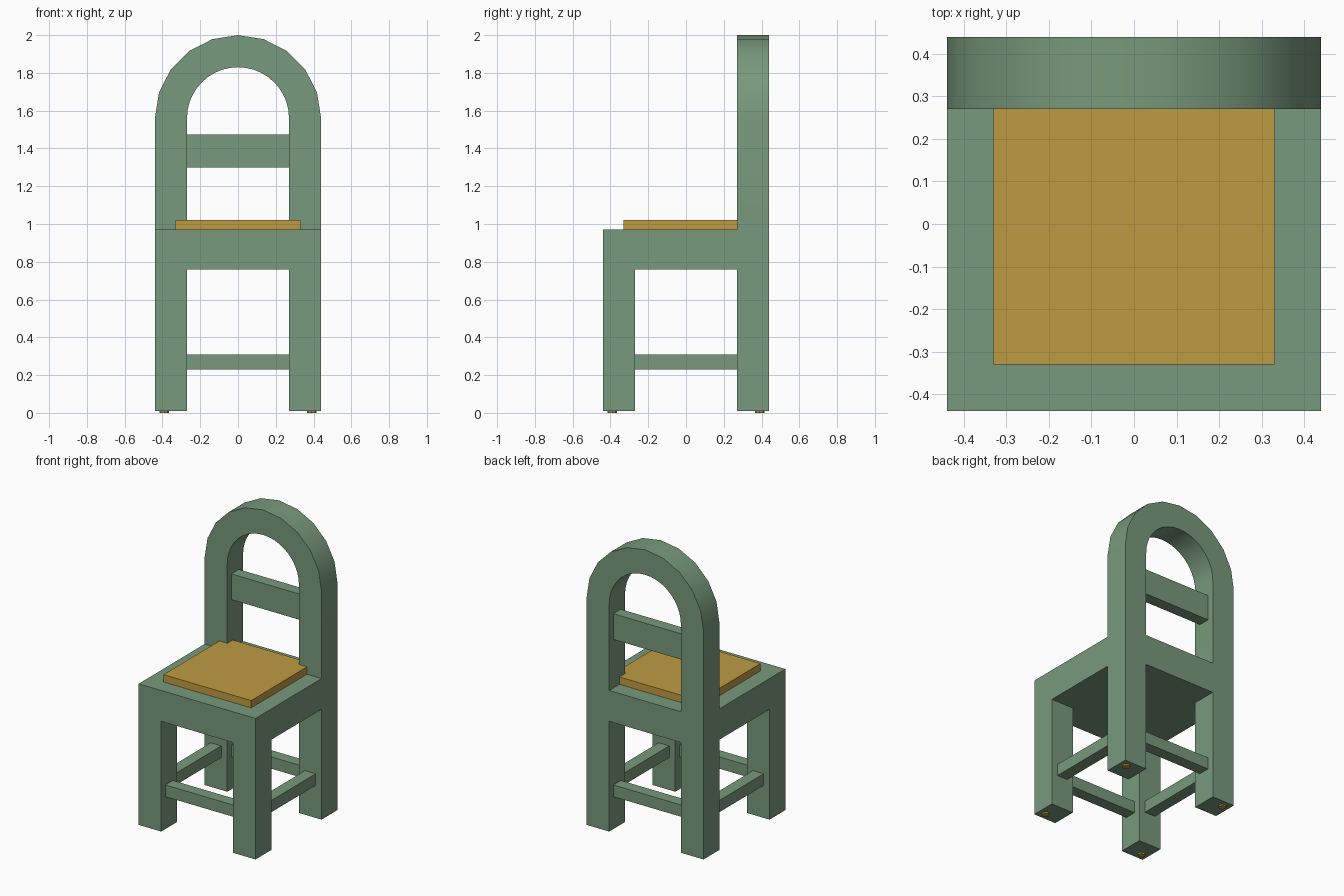
import bpy, bmesh, math

cube = bpy.data.objects.get("Cube")
if cube:
    bpy.data.objects.remove(cube, do_unlink=True)


def material(name, rgb):
    m = bpy.data.materials.new(name)
    m.use_nodes = True
    m.diffuse_color = (*rgb, 1)
    m.node_tree.nodes["Principled BSDF"].inputs["Base Color"].default_value = (*rgb, 1)
    return m


green = material("sage green paint", (0.19, 0.32, 0.20))
gold = material("golden cushion", (0.52, 0.33, 0.055))

HALF, INNER, FLOOR = 0.44, 0.27, 0.01
UNDER, SEAT, SPRING = 0.76, 0.97, 1.56
MID = (HALF + INNER) / 2


def add_object(name, bm, mat):
    bmesh.ops.recalc_face_normals(bm, faces=bm.faces)
    me = bpy.data.meshes.new(name)
    bm.to_mesh(me)
    bm.free()
    me.materials.append(mat)
    ob = bpy.data.objects.new(name, me)
    bpy.context.collection.objects.link(ob)
    return ob


def box(name, lo, hi, mat):
    bm = bmesh.new()
    bmesh.ops.create_cube(bm, size=1)
    for v in bm.verts:
        v.co = [a + (b - a) * (c + 0.5) for a, b, c in zip(lo, hi, v.co)]
    return add_object(name, bm, mat)


def arc(radius, steps):
    for i in range(steps + 1):
        a = math.pi * i / steps
        yield radius * math.cos(a), SPRING + radius * math.sin(a)


# Arched back with the rear legs in one profile
bm = bmesh.new()
outer = [(HALF, FLOOR), *arc(HALF, 10), (-HALF, FLOOR)]
inner = [(INNER, FLOOR), *arc(INNER, 20), (-INNER, FLOOR)]
profile = outer + inner[::-1]
face = bm.faces.new([bm.verts.new((x, INNER, z)) for x, z in profile])
ext = bmesh.ops.extrude_face_region(bm, geom=[face])
bmesh.ops.translate(bm, vec=(0, HALF - INNER, 0),
                    verts=[g for g in ext["geom"] if isinstance(g, bmesh.types.BMVert)])
frame = add_object("chair_frame", bm, green)

# Seat block and front legs, fused into the frame
parts = [box("seat", (-HALF, -HALF, UNDER), (HALF, HALF, SEAT), green)]
for x in (-HALF, INNER):
    parts.append(box("front_leg", (x, -HALF, FLOOR),
                     (x + HALF - INNER, -INNER, UNDER + 0.1), green))
bpy.context.view_layer.objects.active = frame
for part in parts:
    mod = frame.modifiers.new("union", "BOOLEAN")
    mod.operation, mod.solver, mod.object = "UNION", "EXACT", part
    bpy.ops.object.modifier_apply(modifier=mod.name)
    bpy.data.objects.remove(part, do_unlink=True)

bpy.ops.object.select_all(action="DESELECT")
frame.select_set(True)
bpy.ops.object.shade_smooth_by_angle(angle=math.radians(30))

# Back slat and the four rungs
T = 0.04
box("back_slat", (-INNER, MID - T, 1.30), (INNER, MID + T, 1.475), green)
for side, c in (("front", -MID), ("back", MID)):
    box(side + "_rung", (-INNER, c - T, 0.23), (INNER, c + T, 0.31), green)
for side, c in (("right", -MID), ("left", MID)):
    box(side + "_rung", (c - T, -INNER, 0.23), (c + T, INNER, 0.31), green)

# Cushion, running slightly between the back posts
box("cushion", (-0.33, -0.33, SEAT), (0.33, 0.33, 1.02), gold)

# Small glides under the legs
for x in (-0.39, 0.39):
    for y in (-0.39, 0.39):
        bm = bmesh.new()
        bmesh.ops.create_cone(bm, cap_ends=True, segments=8, radius1=0.025,
                              radius2=0.025, depth=FLOOR)
        bmesh.ops.translate(bm, verts=bm.verts, vec=(x, y, FLOOR / 2))
        add_object("foot_glide", bm, gold)
